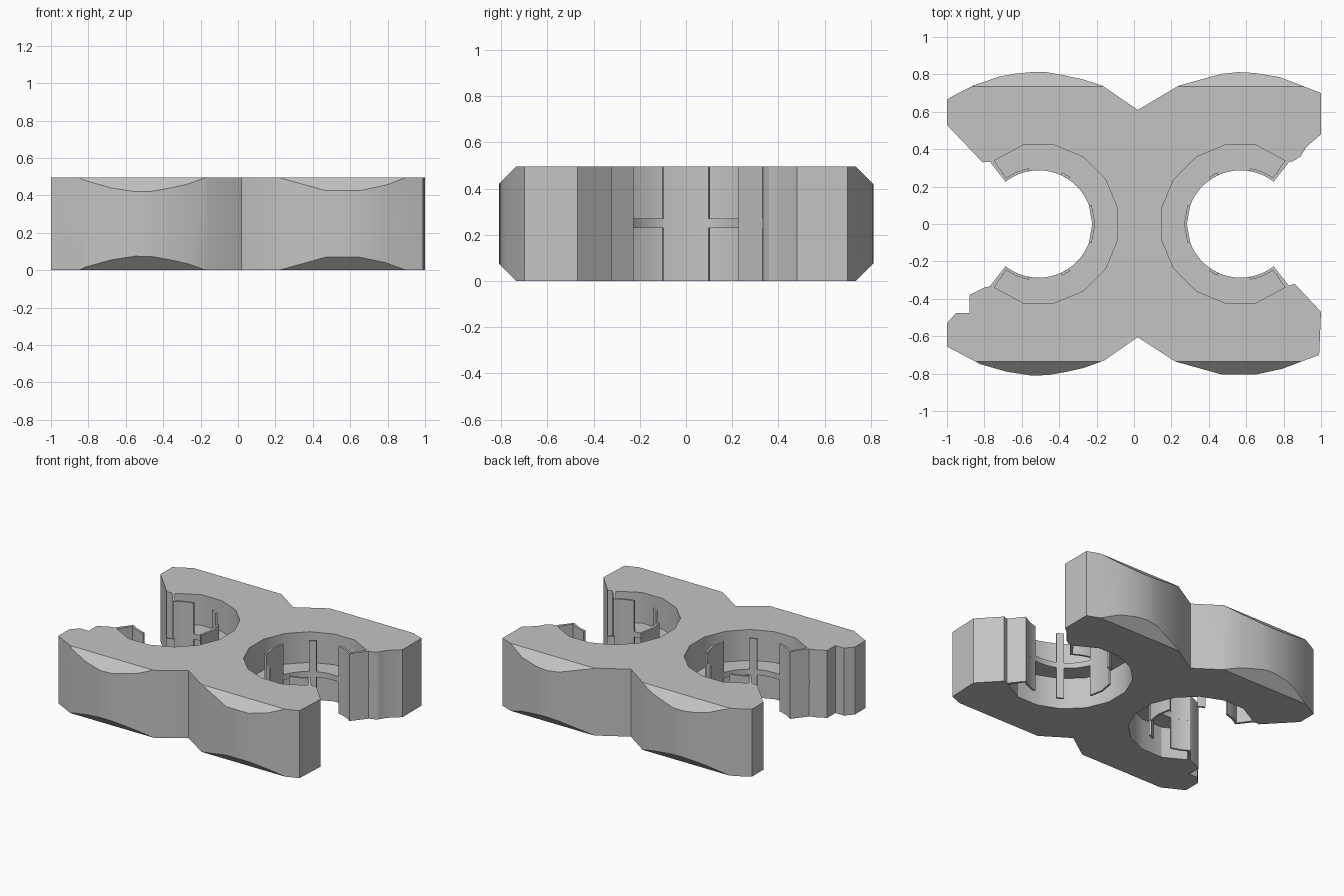
import bpy
import bmesh
from math import radians, cos, sin
from mathutils import Vector

if "Cube" in bpy.data.objects:
    bpy.data.objects.remove(bpy.data.objects["Cube"])

HEIGHT = 0.495
R_IN, R_OUT = 0.287, 0.43      # clip bore and outer pocket radius
MOUTH = 52                     # half angle of the clip opening
CLIPS = {"right_side": (-0.51, -1), "left_side": (0.57, 1)}

grey = bpy.data.materials.new("plain_grey")
grey.use_nodes = True
colour = (0.55, 0.55, 0.55, 1)
grey.diffuse_color = colour
grey.node_tree.nodes["Principled BSDF"].inputs["Base Color"].default_value = colour


def prism(name, outline, z0, z1, cuts=()):
    """Extrude a flat outline, then trim it with the given planes."""
    bm = bmesh.new()
    base = bm.faces.new([bm.verts.new((x, y, z0)) for x, y in outline])
    top = bmesh.ops.extrude_face_region(bm, geom=[base])["geom"]
    for v in top:
        if isinstance(v, bmesh.types.BMVert):
            v.co.z = z1
    for point, normal in cuts:
        bmesh.ops.bisect_plane(bm, geom=bm.verts[:] + bm.edges[:] + bm.faces[:],
                               plane_co=point, plane_no=normal, clear_outer=True)
        rim = [e for e in bm.edges if e.is_boundary]
        bmesh.ops.holes_fill(bm, edges=rim, sides=0)
    bmesh.ops.recalc_face_normals(bm, faces=bm.faces[:])
    mesh = bpy.data.meshes.new(name)
    bm.to_mesh(mesh)
    bm.free()
    mesh.materials.append(grey)
    obj = bpy.data.objects.new(name, mesh)
    bpy.context.collection.objects.link(obj)
    bpy.ops.object.select_all(action='DESELECT')
    obj.select_set(True)
    bpy.context.view_layer.objects.active = obj
    bpy.ops.object.shade_smooth_by_angle(angle=radians(25))
    return obj


def polar(side, radius, angle):
    cx, flip = CLIPS[side]
    return (cx + flip * radius * cos(radians(angle)), radius * sin(radians(angle)))


def arc(side, radius, a0, a1, steps):
    return [polar(side, radius, a0 + (a1 - a0) * i / steps) for i in range(steps + 1)]


def sector(name, side, r0, r1, a0, a1, z0, z1, steps):
    outline = arc(side, r0, a0, a1, steps) + arc(side, r1, a1, a0, steps)
    return prism(name + "_" + side, outline, z0, z1)


def pocket(side):
    """Sixteen-sided pocket wall, from the upper jaw round to the lower jaw."""
    return ([polar(side, 0.415, MOUTH + 1)]
            + arc(side, R_OUT, 78.75, 281.25, 9)
            + [polar(side, 0.415, -MOUTH - 1)])


# Body outline, counter-clockwise from the notch in the back
back_right = [(.02, .61), (-.17, .74), (-.28, .775), (-.4, .8), (-.47, .812), (-.55, .812),
              (-.64, .803), (-.72, .788), (-.86, .74), (-.94, .7), (-1, .665),
              (-1, .53), (-.81, .33)]
front_right = [(-.8, -.34), (-.88, -.38), (-.88, -.475), (-.95, -.475), (-1, -.53),
               (-1, -.655), (-.82, -.75), (-.68, -.79), (-.55, -.81), (-.46, -.808),
               (-.36, -.79), (-.27, -.77), (-.16, -.73)]
front_left = [(.02, -.605), (.22, -.735), (.47, -.805), (.65, -.805), (.79, -.775),
              (.99, -.7), (1, -.47), (.86, -.32)]
back_left = [(.85, .335), (.89, .36), (.92, .41), (1, .48), (1, .7),
             (.78, .785), (.65, .807), (.56, .812), (.47, .803), (.24, .74)]
body_outline = (back_right + pocket("right_side") + front_right
                + front_left + pocket("left_side")[::-1] + back_left)

# Slanted edges along the front and back of the body
bevels = [(Vector((0, sy * 0.735, z)), Vector((0, sy, sz)))
          for sy in (-1, 1) for z, sz in ((0, -1), (HEIGHT, 1))]
prism("body", body_outline, 0, HEIGHT, bevels)

# Inside of each clip
for side in CLIPS:
    sector("mid_ledge", side, R_IN, R_OUT + .01, MOUTH, 360 - MOUTH, .23, .27, 40)
    sector("back_panel", side, R_IN, R_IN + .015, 160, 200, 0, HEIGHT, 2)
    for sign, label in ((1, "back"), (-1, "front")):
        sector(label + "_jaw_panel", side, R_IN, R_IN + .015,
               sign * MOUTH, sign * 80, 0, HEIGHT, 5)
        sector(label + "_jaw_end", side, R_IN, .42,
               sign * MOUTH, sign * (MOUTH + 3), 0, HEIGHT, 1)
        sector(label + "_post", side, R_IN, R_IN + .015,
               sign * 114, sign * 124, 0, HEIGHT, 2)
